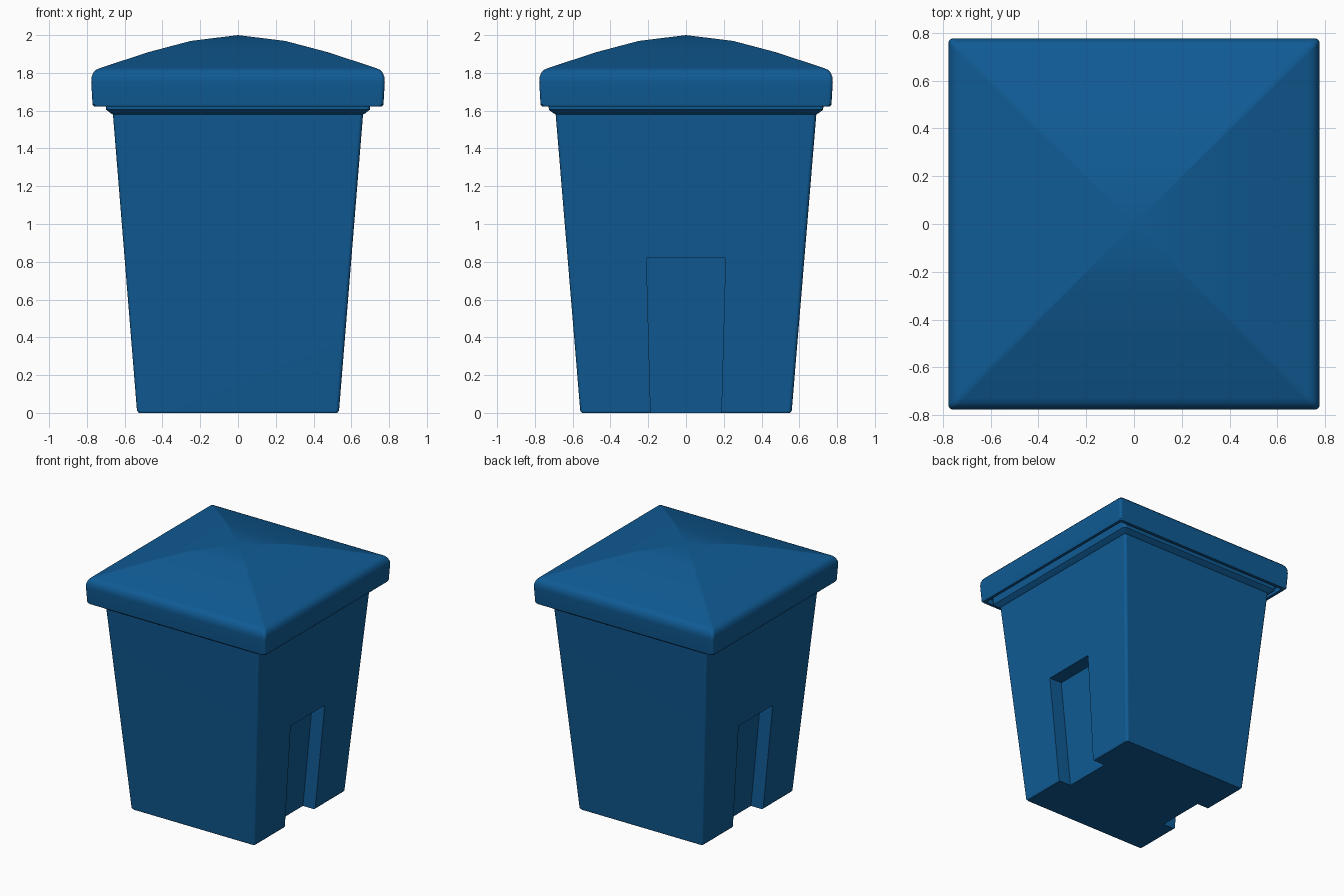
import bpy
import bmesh
import math

cube = bpy.data.objects.get("Cube")
if cube:
    bpy.data.objects.remove(cube)

blue = bpy.data.materials.new("bin_blue")
blue.use_nodes = True
colour = (0.005, 0.105, 0.3, 1)
blue.diffuse_color = colour
blue.node_tree.nodes["Principled BSDF"].inputs["Base Color"].default_value = colour


def rounded_ring(bm, hx, hy, z, r, steps=3):
    """Rectangle outline with rounded corners."""
    verts = []
    for i, (sx, sy) in enumerate([(1, 1), (-1, 1), (-1, -1), (1, -1)]):
        for k in range(steps + 1):
            a = math.pi / 2 * (i + k / steps)
            verts.append(bm.verts.new((sx * (hx - r) + r * math.cos(a),
                                       sy * (hy - r) + r * math.sin(a), z)))
    return verts


def loft(name, profile, apex=None):
    """Join (half x, half y, z, corner radius) rings into a closed solid."""
    bm = bmesh.new()
    rings = [rounded_ring(bm, *p) for p in profile]
    n = len(rings[0])
    for a, b in zip(rings, rings[1:]):
        for i in range(n):
            j = (i + 1) % n
            bm.faces.new((a[i], a[j], b[j], b[i]))
    bm.faces.new(rings[0][::-1])
    if apex is None:
        bm.faces.new(rings[-1])
    else:
        tip = bm.verts.new((0, 0, apex))
        for i in range(n):
            bm.faces.new((rings[-1][i], rings[-1][(i + 1) % n], tip))
    bmesh.ops.recalc_face_normals(bm, faces=bm.faces)
    mesh = bpy.data.meshes.new(name)
    bm.to_mesh(mesh)
    bm.free()
    obj = bpy.data.objects.new(name, mesh)
    bpy.context.collection.objects.link(obj)
    mesh.materials.append(blue)
    return obj


def activate(obj):
    bpy.ops.object.select_all(action='DESELECT')
    obj.select_set(True)
    bpy.context.view_layer.objects.active = obj


def smooth(obj):
    activate(obj)
    bpy.ops.object.shade_smooth_by_angle(angle=math.radians(40))
    mod = obj.modifiers.new("even_shading", 'WEIGHTED_NORMAL')
    mod.keep_sharp = True


# Tapered body with a flared collar under the lid
body = loft("bin_body", [
    (0.525, 0.55, 0, 0.015),
    (0.535, 0.56, 0.012, 0.02),
    (0.662, 0.69, 1.58, 0.02),
    (0.672, 0.7, 1.585, 0.02),
    (0.698, 0.726, 1.605, 0.02),
    (0.702, 0.73, 1.67, 0.02),
])

# Hand slots at the foot of both sides, parallel to the sloping wall
for side, label in ((1, "left"), (-1, "right")):
    bm = bmesh.new()
    bmesh.ops.create_cube(bm, size=2)
    for v in bm.verts:
        z = 0.82 if v.co.z > 0 else -0.1
        inner = 0.534 + 0.081 * z - 0.105
        x = 1 if v.co.x > 0 else inner
        v.co = (side * x, math.copysign(0.187 + 0.027 * z, v.co.y), z)
    bmesh.ops.recalc_face_normals(bm, faces=bm.faces)
    mesh = bpy.data.meshes.new(label + "_slot_cutter")
    bm.to_mesh(mesh)
    bm.free()
    cutter = bpy.data.objects.new(mesh.name, mesh)
    bpy.context.collection.objects.link(cutter)
    cutter.hide_render = True
    cut = body.modifiers.new(label + "_slot", 'BOOLEAN')
    cut.operation = 'DIFFERENCE'
    cut.solver = 'EXACT'
    cut.object = cutter
    activate(body)
    bpy.ops.object.modifier_apply(modifier=cut.name)
    bpy.data.objects.remove(cutter)
smooth(body)

# Overhanging lid: recessed underside, rounded rim and shallow domed top
lid_profile = [
    (0.74, 1.66, 0.02), (0.74, 1.622, 0.02), (0.762, 1.622, 0.02),
    (0.77, 1.632, 0.02), (0.777, 1.75, 0.02), (0.776, 1.775, 0.02),
    (0.767, 1.8, 0.02), (0.752, 1.816, 0.02), (0.73, 1.826, 0.02),
    (0.47, 1.911, 0.012), (0.25, 1.969, 0.006),
]
lid = loft("bin_lid", [(w, w, z, r) for w, z, r in lid_profile], apex=2)
smooth(lid)
